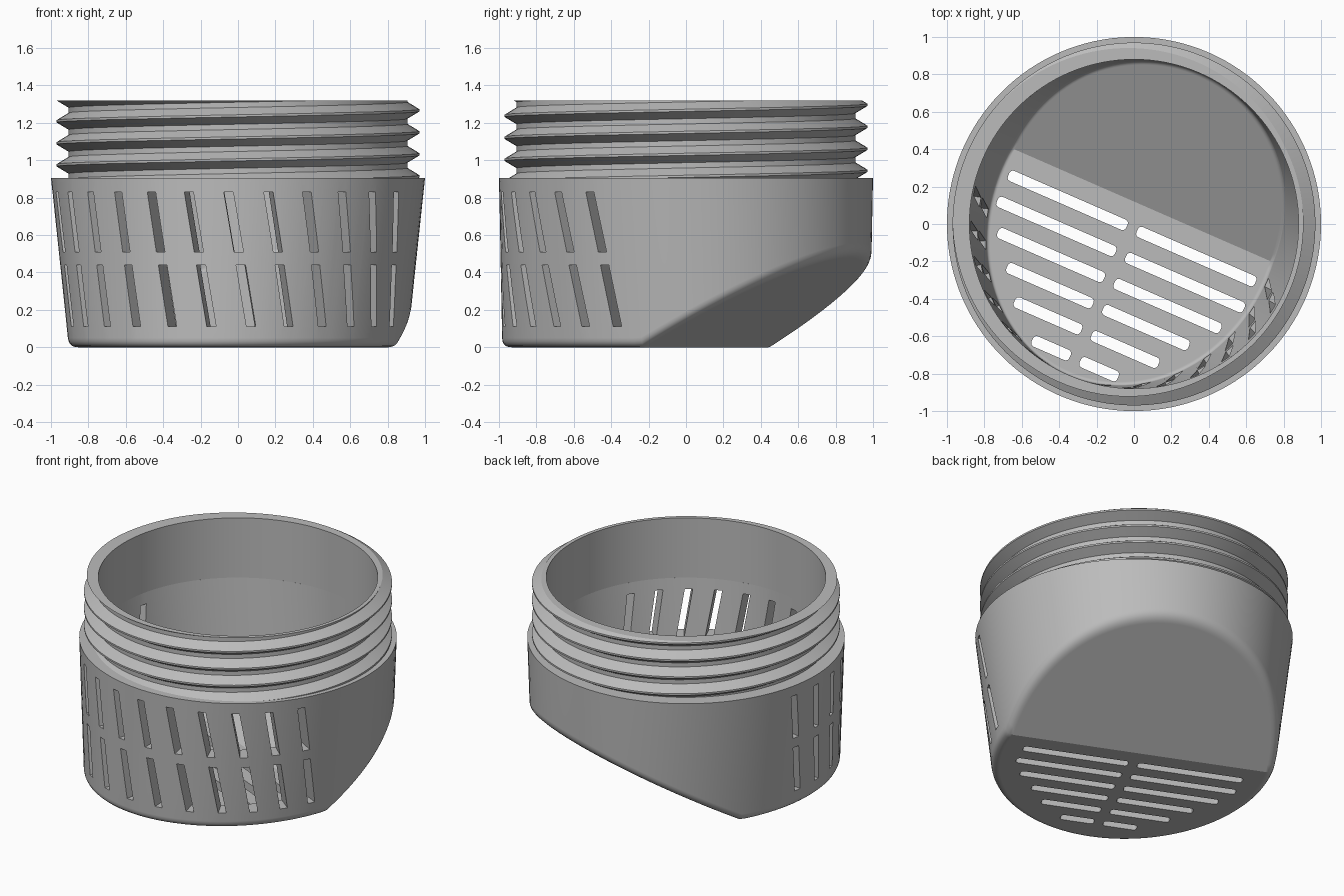
import bpy, bmesh, math
from mathutils import Matrix, Vector

cube = bpy.data.objects.get("Cube")
if cube:
    bpy.data.objects.remove(cube, do_unlink=True)

TILT = math.radians(66.4)              # heading of the sloped underside
U = Vector((math.cos(TILT), math.sin(TILT), 0))
V = Vector((math.sin(TILT), -math.cos(TILT), 0))
Z = Vector((0, 0, 1))
SHOULDER, TOP, BORE = 0.905, 1.32, 0.88
SLOPE = math.tan(math.radians(30))

grey = bpy.data.materials.new("plain_grey")
grey.use_nodes = True
grey.diffuse_color = (0.5, 0.5, 0.5, 1)
grey.node_tree.nodes["Principled BSDF"].inputs["Base Color"].default_value = (0.5, 0.5, 0.5, 1)


def finish(bm, name):
    bmesh.ops.recalc_face_normals(bm, faces=bm.faces)
    mesh = bpy.data.meshes.new(name)
    bm.to_mesh(mesh)
    bm.free()
    mesh.materials.append(grey)
    obj = bpy.data.objects.new(name, mesh)
    bpy.context.collection.objects.link(obj)
    return obj


def activate(obj):
    bpy.ops.object.select_all(action='DESELECT')
    obj.select_set(True)
    bpy.context.view_layer.objects.active = obj


def smooth(obj):
    activate(obj)
    bpy.ops.object.shade_smooth_by_angle(angle=math.radians(28))
    mod = obj.modifiers.new("even_shading", 'WEIGHTED_NORMAL')
    mod.keep_sharp = True


def bridge(bm, ring_a, ring_b):
    n = len(ring_a)
    for i in range(n):
        k = (i + 1) % n
        bm.faces.new((ring_a[i], ring_a[k], ring_b[k], ring_b[i]))


def cup_skin(bm, long_r, short_r, floor_z, crease, fillet, n_slope=60, n_floor=76, steps=5):
    """Round rim running down to an oval floor with one sloped side; returns the rim."""
    edge = math.acos(crease / (long_r - fillet))
    angles = [-edge + 2 * edge * i / n_slope for i in range(n_slope)]
    angles += [edge + 2 * (math.pi - edge) * i / n_floor for i in range(n_floor)]

    def height(u):
        return floor_z + max(0, u - crease) * SLOPE

    def point(phi, z, inset=0, z_wall=None):
        level = z if z_wall is None else z_wall
        short = short_r + (long_r - short_r) * level / SHOULDER
        return (U * ((long_r - inset) * math.cos(phi))
                + V * ((short - inset) * math.sin(phi)) + Z * z)

    rings = [[bm.verts.new(point(p, SHOULDER)) for p in angles]]
    for s in range(steps + 1):
        t, ring = s / steps, []
        for p in angles:
            zc = height(long_r * math.cos(p))
            wall, corner = point(p, zc + fillet), point(p, zc)
            base = point(p, height((long_r - fillet) * math.cos(p)), fillet, zc)
            ring.append(bm.verts.new(wall * (1 - t) ** 2 + corner * (2 * t * (1 - t)) + base * t * t))
        rings.append(ring)
    for a, b in zip(rings, rings[1:]):
        bridge(bm, a, b)
    last = rings[-1]
    bm.faces.new(last[:n_slope + 1])
    bm.faces.new(last[n_slope:] + last[:1])
    return rings[0]


# Basket: outer skin and inner skin joined by the flat shoulder
bm = bmesh.new()
outer = cup_skin(bm, 1.0, 0.885, 0.0, 0.12, 0.05)
inner = cup_skin(bm, BORE, 0.76, 0.07, 0.11, 0.02)
bridge(bm, outer, inner)
basket = finish(bm, "basket")

# Cutters: two rows of leaning wall slots
bm = bmesh.new()


def add_block(center, x_axis, y_axis, z_axis):
    m = Matrix((x_axis, y_axis, z_axis)).transposed().to_4x4()
    m.translation = center
    return bmesh.ops.create_cube(bm, size=1, matrix=m)["verts"]


LEAN = 0.17
for low, high in ((0.51, 0.83), (0.11, 0.44)):
    mid = (low + high) / 2
    for k in range(14):
        a = math.radians(170 + 12.33 * k) + LEAN * (0.67 - mid)
        out = Vector((math.cos(a), math.sin(a), 0))
        side = Vector((-math.sin(a), math.cos(a), 0))
        add_block(out * 0.9 + Z * mid, side * 0.05, out * 0.4,
                  (Z - side * LEAN) * (high - low))

# Cutters: six rows of paired floor slots with rounded corners
for row, reach in enumerate((0.72, 0.72, 0.65, 0.53, 0.42, 0.25)):
    for sign in (-1, 1):
        center = U * (-0.026 - 0.152 * row) + V * (sign * (reach + 0.03) / 2)
        verts = add_block(center, V * (reach - 0.03), U * 0.06, Z * 0.2)
        upright = {e for v in verts for e in v.link_edges
                   if abs(e.verts[0].co.z - e.verts[1].co.z) > 0.1}
        bmesh.ops.bevel(bm, geom=list(upright), offset=0.02, segments=3,
                        profile=0.5, affect='EDGES')
cutters = finish(bm, "slot_cutters")
cutters.hide_render = True

activate(basket)
cut = basket.modifiers.new("slots", 'BOOLEAN')
cut.operation, cut.solver, cut.object = 'DIFFERENCE', 'EXACT', cutters
bpy.ops.object.modifier_apply(modifier=cut.name)
bpy.data.objects.remove(cutters, do_unlink=True)
smooth(basket)

# Threaded collar: rows follow the helix and are trimmed flat at both ends
PITCH, CREST_Z, COLS = 0.1176, 0.914, 128
CREST_R, ROOT_R, CREST_W, ROOT_W = 0.97, 0.906, 0.05, 0.38


def thread_radius(turn, z):
    p = ((z - CREST_Z) / PITCH - turn) % 1
    d = min(p, 1 - p)
    f = min(1, max(0, (d - CREST_W) / (ROOT_W - CREST_W)))
    return CREST_R + (ROOT_R - CREST_R) * f


phases = [t + p for t in range(-2, 5) for p in (CREST_W, ROOT_W, 1 - ROOT_W, 1 - CREST_W)]
bm = bmesh.new()
columns = []
for i in range(COLS + 1):
    turn = i / COLS
    a = turn * math.tau
    heights = [min(TOP, max(SHOULDER, CREST_Z + PITCH * (turn + p))) for p in phases]
    section = [(BORE, SHOULDER)] + [(thread_radius(turn, z), z) for z in heights] + [(BORE, TOP)]
    columns.append([bm.verts.new((r * math.cos(a), r * math.sin(a), z)) for r, z in section])
for a, b in zip(columns, columns[1:]):
    bridge(bm, a, b)
bmesh.ops.remove_doubles(bm, verts=bm.verts, dist=1e-5)
smooth(finish(bm, "threaded_collar"))
